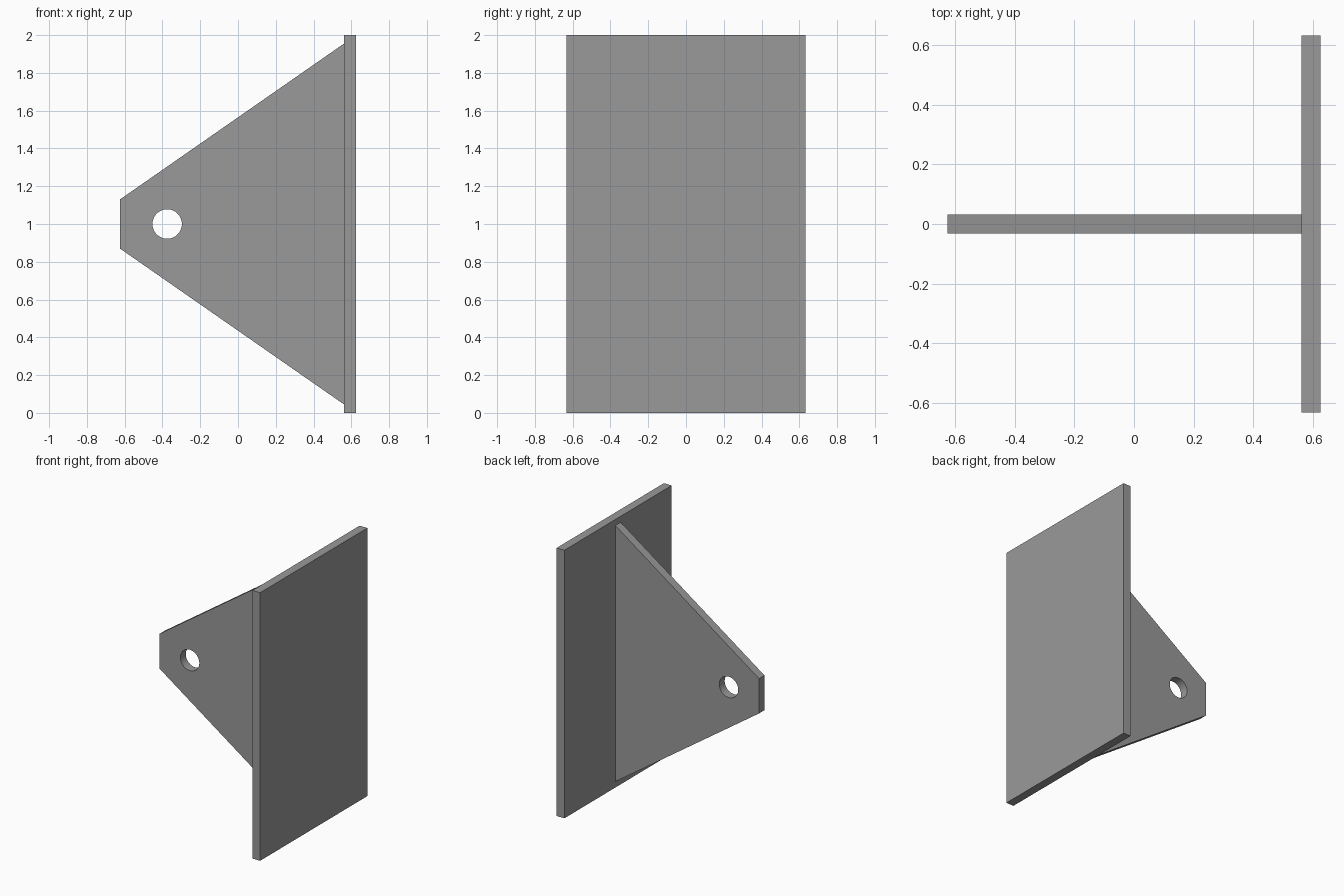
import bpy, bmesh, math

if "Cube" in bpy.data.objects:
    bpy.data.objects.remove(bpy.data.objects["Cube"])

# Dark grey steel
steel = bpy.data.materials.new("dark_grey")
steel.diffuse_color = (0.32, 0.32, 0.32, 1)
steel.use_nodes = True
steel.node_tree.nodes["Principled BSDF"].inputs["Base Color"].default_value = steel.diffuse_color


def prism(name, profile, y0, y1):
    """Extrude an (x, z) profile along y."""
    bm = bmesh.new()
    face = bm.faces.new([bm.verts.new((x, y0, z)) for x, z in profile])
    ext = bmesh.ops.extrude_face_region(bm, geom=[face])
    moved = [v for v in ext["geom"] if isinstance(v, bmesh.types.BMVert)]
    bmesh.ops.translate(bm, verts=moved, vec=(0, y1 - y0, 0))
    bmesh.ops.recalc_face_normals(bm, faces=bm.faces)
    mesh = bpy.data.meshes.new(name)
    bm.to_mesh(mesh)
    bm.free()
    mesh.materials.append(steel)
    obj = bpy.data.objects.new(name, mesh)
    bpy.context.collection.objects.link(obj)
    return obj


X_TIP, X_JOIN, X_BACK = -0.625, 0.561, 0.625
HALF_WIDTH, HALF_THICK = 0.632, 0.032

# Upright mounting plate
prism("back_plate", [(X_JOIN, 0), (X_BACK, 0), (X_BACK, 2), (X_JOIN, 2)],
      -HALF_WIDTH, HALF_WIDTH)

# Tapered lug plate standing out from the mounting plate
lug = prism("lug_plate", [(X_TIP, 0.87), (X_JOIN, 0.045), (X_JOIN, 1.955), (X_TIP, 1.13)],
            -HALF_THICK, HALF_THICK)

# Pin hole through the lug
circle = [(-0.375 + 0.078 * math.cos(a), 1 + 0.078 * math.sin(a))
          for a in (math.tau * i / 48 for i in range(48))]
cutter = prism("hole_cutter", circle, -0.2, 0.2)
cutter.hide_render = True
cut = lug.modifiers.new("pin_hole", "BOOLEAN")
cut.operation = "DIFFERENCE"
cut.solver = "EXACT"
cut.object = cutter
bpy.context.view_layer.objects.active = lug
bpy.ops.object.modifier_apply(modifier=cut.name)
bpy.data.objects.remove(cutter)

# Smooth the hole wall, keep plate edges sharp
bpy.ops.object.select_all(action="DESELECT")
lug.select_set(True)
bpy.ops.object.shade_smooth_by_angle(angle=math.radians(30))
